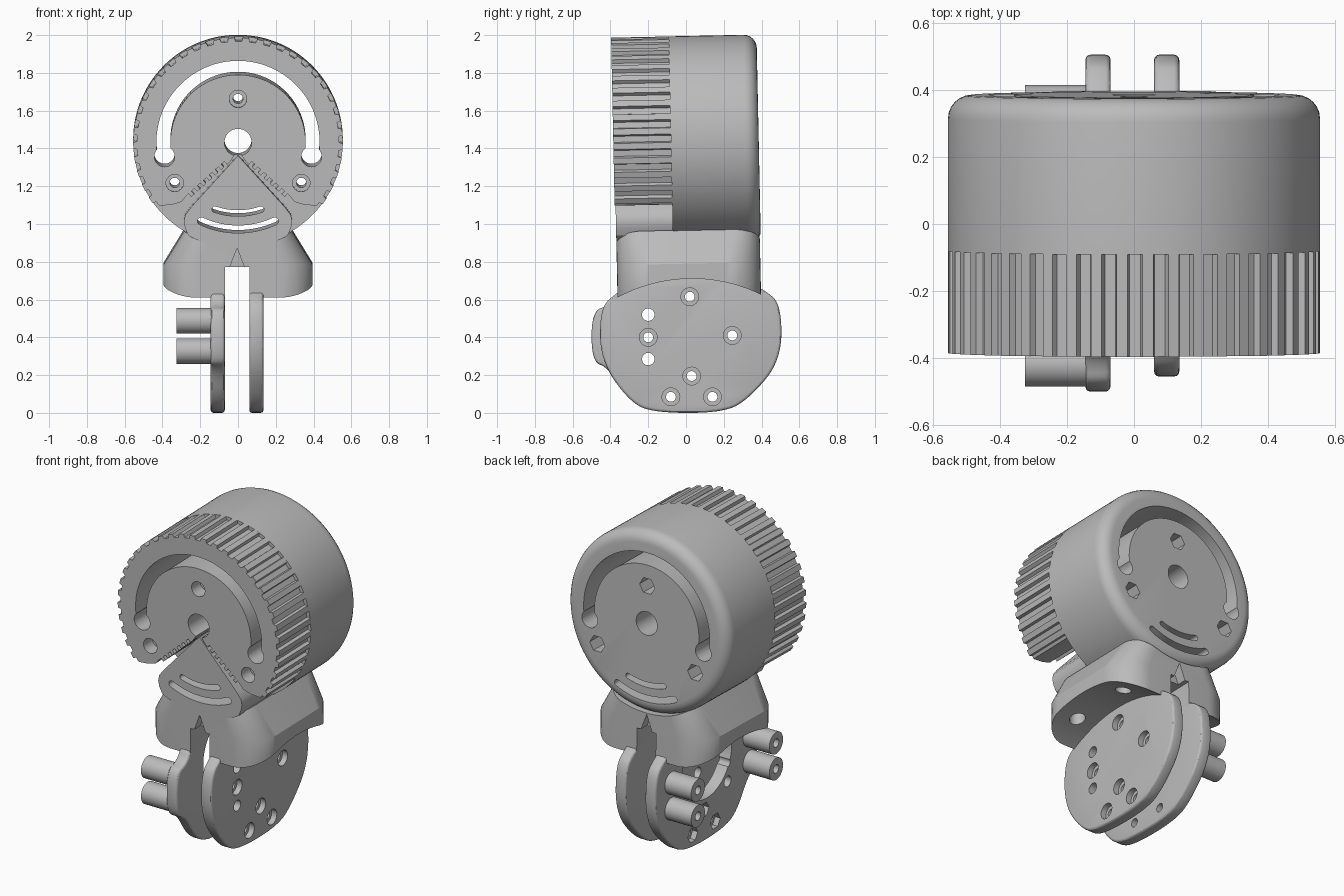
import bpy, bmesh
from math import sin, cos, pi, radians
from mathutils import Matrix, Vector

if "Cube" in bpy.data.objects:
    bpy.data.objects.remove(bpy.data.objects["Cube"], do_unlink=True)

grey = bpy.data.materials.new("plain grey")
grey.use_nodes = True
grey.diffuse_color = (0.5, 0.5, 0.5, 1)
grey.node_tree.nodes["Principled BSDF"].inputs["Base Color"].default_value = (0.5, 0.5, 0.5, 1)

AXIS_Z = 1.44      # height of the drum axis
RADIUS = 0.555


# ---------- helpers ----------
def make(name, bm):
    bmesh.ops.recalc_face_normals(bm, faces=bm.faces)
    mesh = bpy.data.meshes.new(name)
    bm.to_mesh(mesh)
    bm.free()
    mesh.materials.append(grey)
    ob = bpy.data.objects.new(name, mesh)
    bpy.context.collection.objects.link(ob)
    return ob


def loft(name, rings):
    """Skin a stack of equal-length point rings and cap both ends."""
    bm = bmesh.new()
    rows = [[bm.verts.new(p) for p in ring] for ring in rings]
    n = len(rows[0])
    for low, high in zip(rows, rows[1:]):
        for i in range(n):
            j = (i + 1) % n
            bm.faces.new((low[i], low[j], high[j], high[i]))
    bm.faces.new(rows[0])
    bm.faces.new(rows[-1])
    return make(name, bm)


def prism(name, pts, axis, a, b, bevel=0, caps=(), segments=3):
    """Extrude a 2D outline along x, y or z; round the rims of the listed caps."""
    place = {"x": lambda u, v, t: (t, u, v), "y": lambda u, v, t: (u, t, v),
             "z": lambda u, v, t: (u, v, t)}[axis]
    ob = loft(name, [[place(u, v, t) for u, v in pts] for t in (a, b)])
    if bevel:
        k = "xyz".index(axis)
        bm = bmesh.new()
        bm.from_mesh(ob.data)
        rim = [e for e in bm.edges
               if any(all(abs(v.co[k] - c) < 1e-5 for v in e.verts) for c in caps)]
        bmesh.ops.bevel(bm, geom=rim, offset=bevel, segments=segments,
                        profile=0.5, affect="EDGES")
        bm.to_mesh(ob.data)
        bm.free()
    return ob


def circle(u, v, r, n=32):
    return [(u + r * cos(2 * pi * i / n), v + r * sin(2 * pi * i / n)) for i in range(n)]


def arc(u, v, r, a, b, n):
    return [(u + r * cos(radians(a + (b - a) * i / n)),
             v + r * sin(radians(a + (b - a) * i / n))) for i in range(n + 1)]


def arc_slot(r, half, a, b, n):
    """Curved slot about the drum axis with round ends."""
    end = [(r * cos(radians(t)), AXIS_Z + r * sin(radians(t))) for t in (a, b)]
    return (arc(0, AXIS_Z, r + half, a, b, n) + arc(*end[1], half, b, b + 180, 8)[1:-1]
            + arc(0, AXIS_Z, r - half, b, a, n) + arc(*end[0], half, a - 180, a, 8)[1:-1])


def smooth(pts, rounds=3):
    """Corner cutting on a closed outline."""
    for _ in range(rounds):
        nxt = []
        for p, q in zip(pts, pts[1:] + pts[:1]):
            p, q = Vector(p), Vector(q)
            nxt += [tuple(p.lerp(q, 0.25)), tuple(p.lerp(q, 0.75))]
        pts = nxt
    return pts


def cut(target, cutter, keep=False):
    mod = target.modifiers.new("cut", "BOOLEAN")
    mod.operation, mod.solver, mod.object = "DIFFERENCE", "EXACT", cutter
    bpy.context.view_layer.objects.active = target
    bpy.ops.object.modifier_apply(modifier=mod.name)
    if not keep:
        bpy.data.objects.remove(cutter, do_unlink=True)


def mirrored(half):
    return half + [(-x, z) for x, z in reversed(half) if abs(x) > 1e-6]


# ---------- drum: smooth rear case, ribbed front knob ----------
case = prism("rear_case", circle(0, AXIS_Z, RADIUS, 120), "y", -0.08, 0.385, 0.07, (0.385,), 6)

ribs = []
COUNT = 45
for i in range(COUNT):
    for step, r in ((0, 0.535), (0.42, 0.535), (0.5, RADIUS), (0.92, RADIUS)):
        t = 2 * pi * (i + step) / COUNT
        ribs.append((r * cos(t), AXIS_Z + r * sin(t)))
knob = prism("ribbed_knob", ribs, "y", -0.385, -0.08)

# toothed opening in the knob for the sector
edge = [(0, 1.40)]
start, end = Vector((0.05, 1.345)), Vector((0.27, 1.145))
side = Vector((0.67, 0.74)) * 0.011
for i in range(7):
    for t, s in ((i, -1), (i + 0.5, -1), (i + 0.5, 1), (i + 1, 1)):
        edge.append(tuple(start.lerp(end, t / 7) + side * s))
edge += [(0.30, 1.125), (0.35, 1.11), (0.41, 1.105), (0.48, 1.115), (0.7, 1.115), (0.7, 0.7)]
cut(knob, prism("cutter", mirrored(edge), "y", -0.5, -0.08 + 0.001))

# fan-shaped sector that fills the opening
half = [(0, 1.37), (0.25, 1.095), (0.28, 1.055), (0.287, 1.02), (0.28, 0.985), (0.262, 0.947)]
half += [(x, z) for x, z in arc(0, AXIS_Z, 0.56, -64, -90, 10)]
sector = prism("sector", mirrored(half), "y", -0.38, -0.07)

# openings that run through the whole head
head = (case, knob, sector)
screws = [(0, 1.67), (0.335, 1.225), (-0.335, 1.225)]
through = [arc_slot(0.395, 0.037, -10, 190, 72), circle(0, AXIS_Z, 0.072, 40),
           arc_slot(0.375, 0.016, -109, -71, 12), arc_slot(0.46, 0.02, -115, -65, 16)]
through += [circle(s * 0.389, 1.365, 0.054) for s in (-1, 1)]
through += [circle(x, z, 0.026) for x, z in screws]
openings = [(p, -1, 1) for p in through]
openings += [(circle(x, z, 0.046), -1, -0.3) for x, z in screws]
openings += [(circle(x, z, 0.052, 6), 0.28, 1) for x, z in screws]
for pts, a, b in openings:
    cutter = prism("cutter", pts, "y", a, b)
    for part in head:
        cut(part, cutter, keep=True)
    bpy.data.objects.remove(cutter, do_unlink=True)


# ---------- base: rounded block tapering up to the drum ----------
def rounded_ring(hx, hy, r, z):
    ring = []
    for sx, sy, a in ((1, 1, 0), (-1, 1, 90), (-1, -1, 180), (1, -1, 270)):
        ring += arc(sx * (hx - r), sy * (hy - r), r, a, a + 90, 10)
    return [(x, y, z) for x, y in ring]


base = loft("base", [rounded_ring(0.395, 0.38, 0.18, 0.5),
                     rounded_ring(0.395, 0.38, 0.18, 0.79),
                     rounded_ring(0.235, 0.38, 0.12, 1.05)])
cut(base, prism("cutter", circle(0, AXIS_Z, 0.552, 120), "y", -1, 1))
cut(base, prism("cutter", circle(0, -0.12, 0.83, 160), "x", -1, 1))
cut(base, prism("cutter", [(-0.07, 0.3), (0.06, 0.3), (0.06, 0.78), (-0.07, 0.78)], "y", -1, 1))
for s in (-1, 1):
    cut(base, prism("cutter", [(-0.047, 0.77), (0.037, 0.77), (-0.005, 0.88)],
                    "y", s * 0.32, s * 0.6))
    for x in (-0.26, 0.26):
        cut(base, prism("cutter", circle(x, s * 0.2, 0.045), "z", 0.3, 0.78))

# the head and base lean slightly forward together
lean = (Matrix.Translation((0, 0, AXIS_Z)) @ Matrix.Rotation(0.021, 4, "X")
        @ Matrix.Translation((0, 0, -AXIS_Z)))
for part in (*head, base):
    part.data.transform(lean)

# ---------- clamp plates ----------
rear = [(-0.17, 0), (0.2, 0), (0.34, 0.08), (0.505, 0.28), (0.505, 0.57), (0.42, 0.65),
        (0.3, 0.7), (0, 0.755), (-0.27, 0.7), (-0.36, 0.64)]
left_front = [(-0.455, 0.56), (-0.455, 0.28), (-0.3, 0.06)]
right_front = [(-0.4, 0.57), (-0.5, 0.54), (-0.5, 0.27), (-0.41, 0.24), (-0.3, 0.06)]
left_plate = prism("left_plate", smooth(rear + left_front), "x", 0.06, 0.135,
                   0.015, (0.06, 0.135))
right_plate = prism("right_plate", smooth(rear + right_front), "x", -0.145, -0.07,
                    0.015, (-0.145, -0.07))

# large window in the right plate
cut(right_plate, prism("cutter", circle(0, 0.5, 0.24, 64), "x", -0.3, 0))

# screw and nut holes
nuts = [(0.03, 0.195), (-0.08, 0.085), (0.14, 0.085)]
bolts = nuts + [(0.02, 0.615), (0.245, 0.41), (-0.2, 0.4)]
holes = [(p, 0.026, 32, -1, 1) for p in bolts]
holes += [((-0.2, z), 0.033, 32, -1, 1) for z in (0.52, 0.285)]
holes += [(p, 0.047, 32, 0.1, 1) for p in bolts]
holes += [(p, 0.048, 6, -1, -0.11) for p in nuts]
for p, r, n, a, b in holes:
    cutter = prism("cutter", circle(*p, r, n), "x", a, b)
    for part in (left_plate, right_plate):
        cut(part, cutter, keep=True)
    bpy.data.objects.remove(cutter, do_unlink=True)

# standoff tubes
tubes = []
for label, y in (("front", -0.418), ("rear", 0.347)):
    for level, z in (("upper", 0.487), ("lower", 0.327)):
        tube = prism(f"{label}_{level}_standoff", circle(y, z, 0.0675, 40), "x", -0.325, -0.12)
        cut(tube, prism("cutter", circle(y, z, 0.026, 24), "x", -0.5, -0.15))
        tubes.append(tube)

# ---------- smooth shading with sharp edges kept ----------
bpy.ops.object.select_all(action="DESELECT")
for part in (*head, base, left_plate, right_plate, *tubes):
    part.select_set(True)
bpy.context.view_layer.objects.active = case
bpy.ops.object.shade_smooth_by_angle(angle=radians(30))
